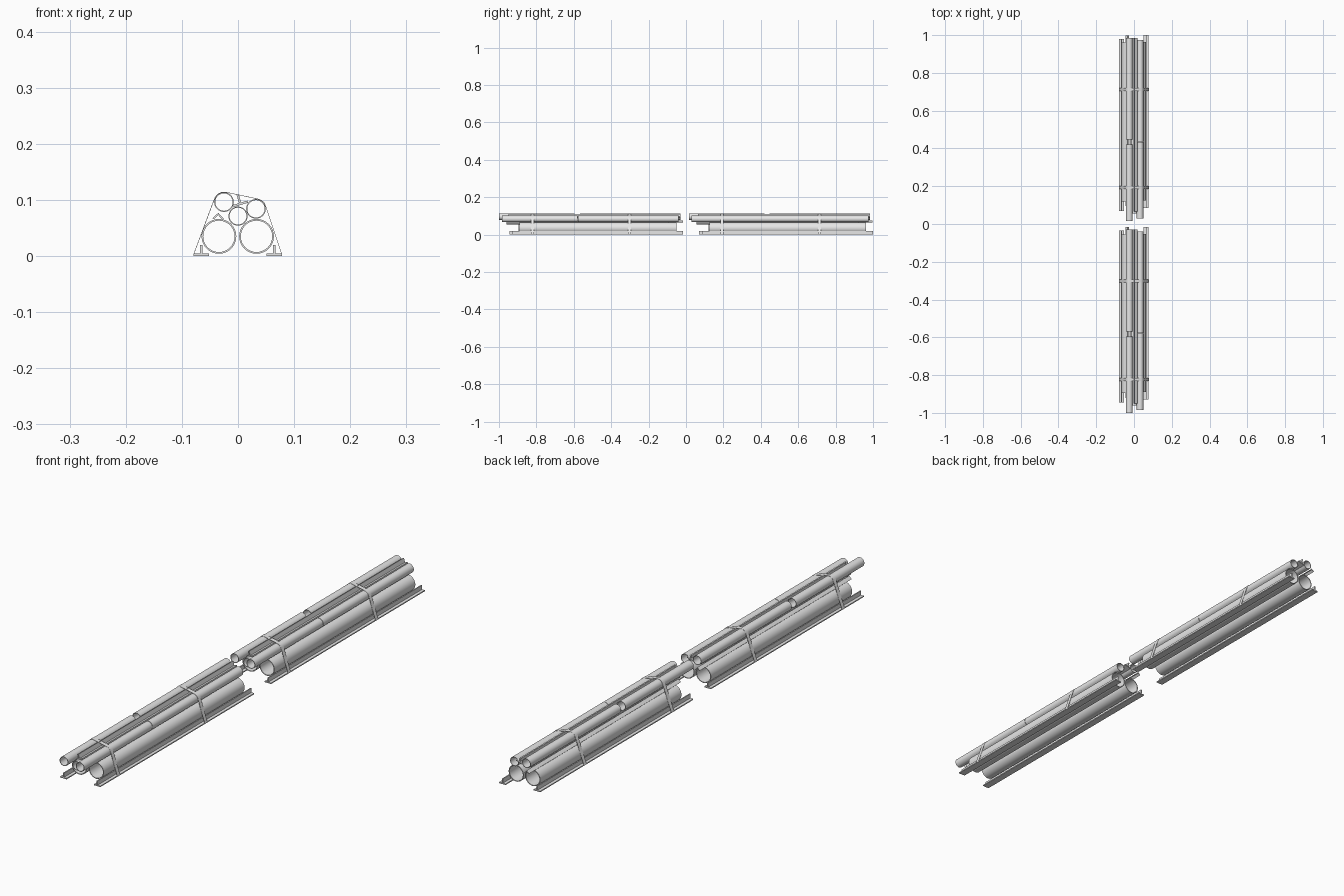
import bpy, bmesh, math
from mathutils import Matrix, Vector

if "Cube" in bpy.data.objects:
    bpy.data.objects.remove(bpy.data.objects["Cube"], do_unlink=True)

STEEL = bpy.data.materials.new("light grey steel")
STEEL.use_nodes = True
STEEL.diffuse_color = (0.8, 0.8, 0.8, 1)
STEEL.node_tree.nodes["Principled BSDF"].inputs["Base Color"].default_value = STEEL.diffuse_color
PITCH = 1.015  # distance between the two bundles
SIDES = 32


def finish(name, bm):
    """Place the part in both bundles, sharing one mesh."""
    bmesh.ops.recalc_face_normals(bm, faces=bm.faces)
    mesh = bpy.data.meshes.new(name)
    bm.to_mesh(mesh)
    bm.free()
    mesh.materials.append(STEEL)
    for end, shift in (("front", 0), ("back", PITCH)):
        ob = bpy.data.objects.new(f"{end}_bundle_{name}", mesh)
        ob.location.y = shift
        bpy.context.collection.objects.link(ob)
        bpy.ops.object.select_all(action="DESELECT")
        ob.select_set(True)
        bpy.context.view_layer.objects.active = ob
        bpy.ops.object.shade_smooth_by_angle(angle=math.radians(35))


def pipe(name, x, z, radius, wall, y0, y1):
    """Hollow pipe along y."""
    bm = bmesh.new()
    section = [(radius, y0), (radius, y1), (radius - wall, y1), (radius - wall, y0)]
    rings = []
    for r, y in section:
        rings.append([bm.verts.new((x + r * math.cos(a), y, z + r * math.sin(a)))
                      for a in (math.tau * i / SIDES for i in range(SIDES))])
    for k in range(4):
        a, b = rings[k], rings[(k + 1) % 4]
        for i in range(SIDES):
            j = (i + 1) % SIDES
            bm.faces.new((a[i], a[j], b[j], b[i]))
    finish(name, bm)


def prism(name, outline, y0, y1, x=0, z=0, angle=0):
    """Profile in x and z, turned, placed and extruded along y."""
    bm = bmesh.new()
    turn = Matrix.Rotation(-math.radians(angle), 3, "Y")
    place = Vector((x, y0, z))
    face = bm.faces.new([bm.verts.new(turn @ Vector((u, 0, v)) + place) for u, v in outline])
    out = bmesh.ops.extrude_face_region(bm, geom=[face])
    bmesh.ops.translate(bm, vec=(0, y1 - y0, 0),
                        verts=[v for v in out["geom"] if isinstance(v, bmesh.types.BMVert)])
    finish(name, bm)


# Pipes
pipe("large_pipe_right", -0.034, 0.035, 0.031, 0.003, -0.895, -0.055)
pipe("large_pipe_left", 0.033, 0.035, 0.031, 0.003, -0.89, -0.052)
pipe("middle_pipe", 0, 0.071, 0.017, 0.002, -0.96, -0.09)
TOP_R, TOP_L, TOP_RADIUS = (-0.025, 0.096), (0.032, 0.084), 0.0175
pipe("top_pipe_right_near", *TOP_R, TOP_RADIUS, 0.002, -1, -0.595)
pipe("top_pipe_right_far", *TOP_R, TOP_RADIUS, 0.002, -0.568, -0.03)
pipe("top_pipe_left_near", *TOP_L, TOP_RADIUS, 0.002, -0.985, -0.58)
pipe("top_pipe_left_far", *TOP_L, TOP_RADIUS, 0.002, -0.578, -0.04)

# Tee bars and angle bar
half, thick, stem, high = 0.0135, 0.004, 0.002, 0.02
tee = [(-half, 0), (half, 0), (half, thick), (stem, thick),
       (stem, high), (-stem, high), (-stem, thick), (-half, thick)]
prism("tee_bar_right", tee, -0.945, -0.035, x=-0.0655)
prism("tee_bar_left", tee, -0.93, -0.015, x=0.0645)
prism("tee_bar_top", tee, -0.95, -0.03, x=0.005, z=0.091, angle=17)
leg, t = 0.014, 0.003
angle_bar = [(0, 0), (0, -leg), (-t, -leg), (-t, -t), (-leg, -t), (-leg, 0)]
prism("angle_bar", angle_bar, -0.92, -0.017, x=-0.035, z=0.077, angle=42)


# Straps: an open band wrapped over the top pipes
def strap_line(offset):
    points = [(-0.0785 - offset, 0.003)]
    for (cx, cz), angles in ((TOP_R, (160, 140, 120, 100, 80)), (TOP_L, (78, 58, 38, 18))):
        for a in map(math.radians, angles):
            r = TOP_RADIUS + offset
            points.append((cx + r * math.cos(a), cz + r * math.sin(a)))
    return points + [(0.0775 + offset, 0.003)]


band = strap_line(0.001) + strap_line(0)[::-1]
for name, y in (("strap_near", -0.822), ("strap_far", -0.302)):
    prism(name, band, y - 0.008, y + 0.008)
